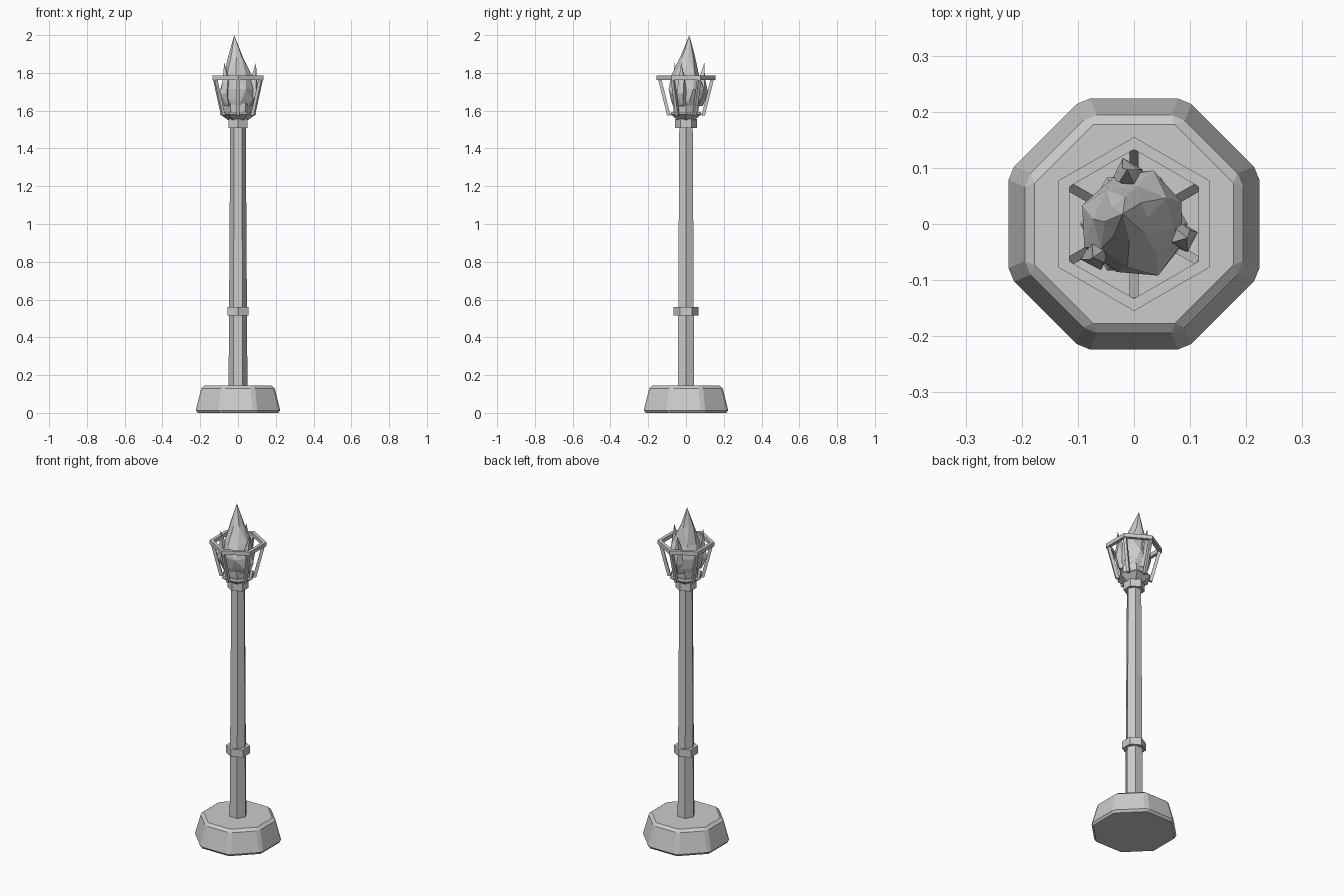
import bpy, bmesh, math
from mathutils import Vector

cube = bpy.data.objects.get("Cube")
if cube:
    bpy.data.objects.remove(cube)

stone = bpy.data.materials.new("plain_grey")
stone.use_nodes = True
GREY = (0.6, 0.6, 0.6, 1)
stone.diffuse_color = GREY
stone.node_tree.nodes["Principled BSDF"].inputs["Base Color"].default_value = GREY


def finish(name, bm):
    bmesh.ops.recalc_face_normals(bm, faces=bm.faces)
    mesh = bpy.data.meshes.new(name)
    bm.to_mesh(mesh)
    bm.free()
    mesh.materials.append(stone)
    obj = bpy.data.objects.new(name, mesh)
    bpy.context.collection.objects.link(obj)
    return obj


def ring(bm, n, r, z, turn=0, centre=(0, 0), wobble=0):
    verts = []
    for i in range(n):
        a = turn + math.tau * i / n
        rr = r * (1 + wobble * math.sin(i * 2.4 + z * 40))
        verts.append(bm.verts.new((centre[0] + rr * math.cos(a), centre[1] + rr * math.sin(a), z)))
    return verts


def bridge(bm, a, b):
    n = len(a)
    for i in range(n):
        j = (i + 1) % n
        bm.faces.new((a[i], a[j], b[j], b[i]))


def lathe(name, n, profile, turn=0):
    """Solid with flat sides from a list of (radius, height)."""
    bm = bmesh.new()
    rings = [ring(bm, n, r, z, turn) for r, z in profile]
    for a, b in zip(rings, rings[1:]):
        bridge(bm, a, b)
    bm.faces.new(rings[0])
    bm.faces.new(rings[-1])
    return finish(name, bm)


# Octagonal foot with chamfered edges
OCT = 1 / math.cos(math.pi / 8)
foot = lathe("foot", 8, [(0.227 * OCT, 0), (0.191 * OCT, 0.144)], math.pi / 8)
bevel = foot.modifiers.new("chamfer", "BEVEL")
bevel.width = 0.014
bevel.segments = 1

# Post and its collars
POINT = math.pi / 2
lathe("post", 6, [(0.05, 0.14), (0.041, 1.53)])
lathe("lower_collar", 6, [(0.065, 0.515), (0.065, 0.56)], POINT)
lathe("upper_collar", 6, [(0.058, 1.508), (0.058, 1.555)], POINT)

# Fuel cup
lathe("cup_flare", 6, [(0.052, 1.55), (0.096, 1.582), (0.09, 1.592)])
lathe("cup_body", 6, [(0.075, 1.585), (0.08, 1.638)])

# Top rail of the cage: hexagonal tube
bm = bmesh.new()
loops = [ring(bm, 6, r, z, POINT) for r, z in
         ((0.155, 1.763), (0.155, 1.786), (0.133, 1.786), (0.133, 1.763))]
for i in range(4):
    bridge(bm, loops[i], loops[(i + 1) % 4])
finish("cage_rail", bm)

# Slanted cage bars
for k in range(6):
    a = POINT + math.tau * k / 6
    out = Vector((math.cos(a), math.sin(a), 0))
    side = Vector((-math.sin(a), math.cos(a), 0))
    bm = bmesh.new()
    ends = []
    for r, z in ((0.091, 1.575), (0.14, 1.77)):
        ends.append([bm.verts.new(out * (r + u * 0.009) + side * v * 0.008 + Vector((0, 0, z)))
                     for u, v in ((-1, -1), (1, -1), (1, 1), (-1, 1))])
    bridge(bm, *ends)
    for e in ends:
        bm.faces.new(e)
    finish(f"cage_bar_{k + 1}", bm)


def flame(name, n, sections, tip, wobble, twist):
    """Twisted faceted spike; sections are (x, y, z, radius)."""
    bm = bmesh.new()
    rings = [ring(bm, n, r, z, twist * i, (x, y), wobble)
             for i, (x, y, z, r) in enumerate(sections)]
    for a, b in zip(rings, rings[1:]):
        bridge(bm, a, b)
    bm.faces.new(rings[0])
    top = bm.verts.new(tip)
    for i in range(n):
        bm.faces.new((rings[-1][i], rings[-1][(i + 1) % n], top))
    bmesh.ops.triangulate(bm, faces=[f for f in bm.faces if len(f.verts) == 4])
    return finish(name, bm)


# Main flame
flame("main_flame", 8, [(0, 0, 1.6, 0.06), (0, 0, 1.655, 0.086), (0, 0, 1.715, 0.096),
                        (-0.002, 0, 1.79, 0.073), (-0.012, 0.008, 1.885, 0.039)],
      (-0.02, 0.018, 2.0), 0.06, 0.22)

# Small flame tongues around it
for k, (x, y) in enumerate(((-0.073, -0.06), (0.095, -0.025), (-0.012, 0.097))):
    flame(f"flame_tongue_{k + 1}", 4,
          [(x * 0.7, y * 0.7, 1.625, 0.022), (x * 0.92, y * 0.92, 1.69, 0.029),
           (x * 0.88, y * 0.88, 1.77, 0.019)],
          (x, y, 1.853), 0.05, 0.3)
